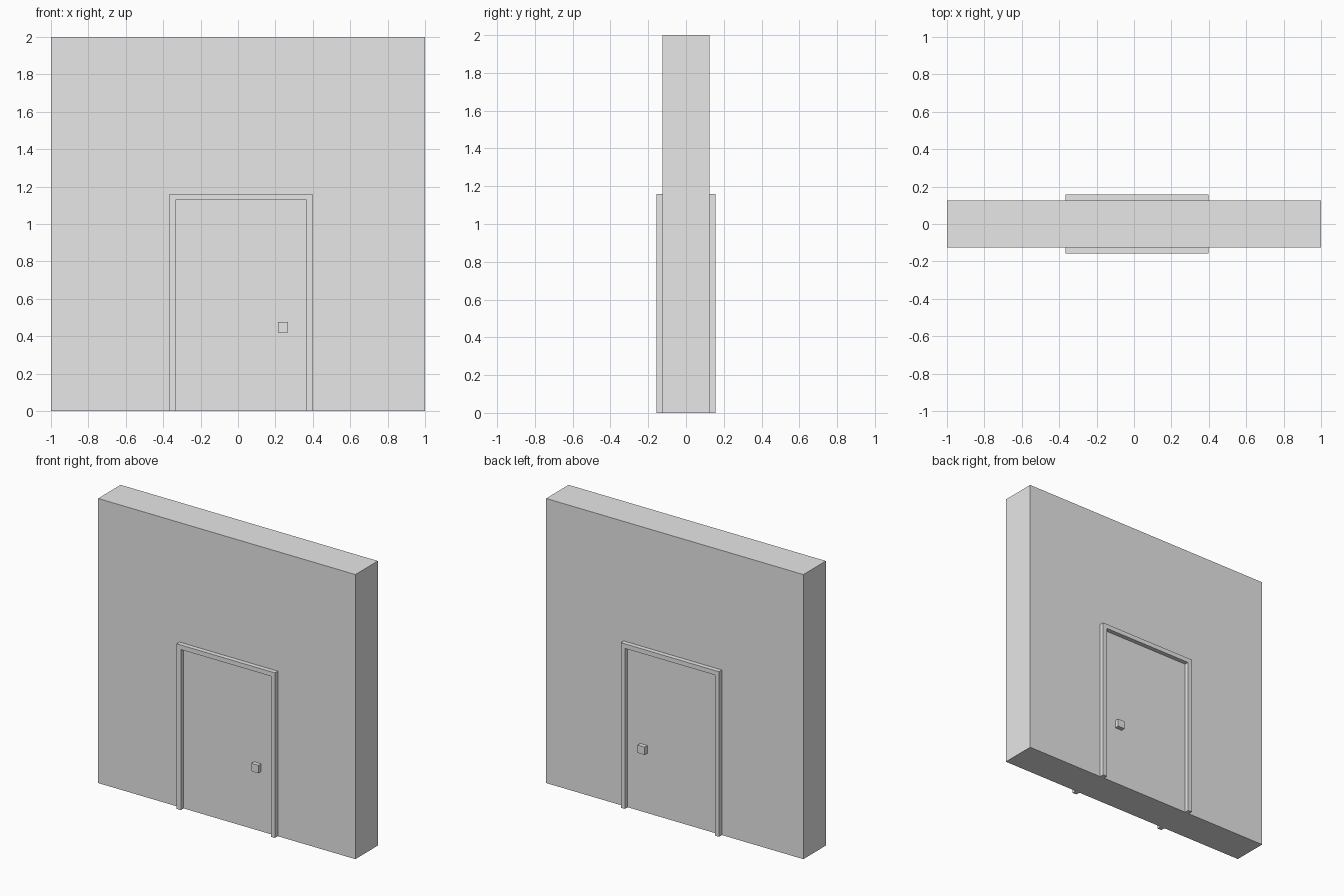
import bpy
import bmesh
from mathutils import Vector

cube = bpy.data.objects.get("Cube")
if cube:
    bpy.data.objects.remove(cube, do_unlink=True)

GREY = (0.8, 0.8, 0.8, 1.0)
grey = bpy.data.materials.new("light_grey")
grey.use_nodes = True
grey.diffuse_color = GREY
grey.node_tree.nodes["Principled BSDF"].inputs["Base Color"].default_value = GREY


def add_object(name, bm):
    bmesh.ops.recalc_face_normals(bm, faces=bm.faces)
    mesh = bpy.data.meshes.new(name)
    bm.to_mesh(mesh)
    bm.free()
    mesh.materials.append(grey)
    obj = bpy.data.objects.new(name, mesh)
    bpy.context.collection.objects.link(obj)
    return obj


def box(name, x, y, z):
    """Box from (min, max) ranges along each axis."""
    bm = bmesh.new()
    bmesh.ops.create_cube(bm, size=1)
    for v in bm.verts:
        v.co = Vector([r[0] if c < 0 else r[1] for c, r in zip(v.co, (x, y, z))])
    return add_object(name, bm)


def extruded_profile(name, points, y):
    """Closed x-z outline extruded along y."""
    bm = bmesh.new()
    face = bm.faces.new([bm.verts.new((px, y[0], pz)) for px, pz in points])
    moved = bmesh.ops.extrude_face_region(bm, geom=[face])["geom"]
    verts = [g for g in moved if isinstance(g, bmesh.types.BMVert)]
    bmesh.ops.translate(bm, verts=verts, vec=(0, y[1] - y[0], 0))
    return add_object(name, bm)


wall_half = 0.125
frame_half = 0.157
left, right, top = -0.367, 0.397, 1.16
trim = 0.032

# Wall slab
box("wall", (-1, 1), (-wall_half, wall_half), (0, 2))

# Door leaf, almost flush with the wall on both sides
door_half = wall_half + 0.001
box("door", (left + trim, right - trim), (-door_half, door_half), (0, top - trim))

# Door frame: one arch-shaped trim running through the wall
extruded_profile("door_frame", [
    (left, 0), (left, top), (right, top), (right, 0),
    (right - trim, 0), (right - trim, top - trim),
    (left + trim, top - trim), (left + trim, 0),
], (-frame_half, frame_half))

# Square handles on both sides of the door
for name, side in (("front_handle", -1), ("back_handle", 1)):
    depth = sorted((side * 0.11, side * 0.156))
    box(name, (0.213, 0.267), depth, (0.42, 0.475))
